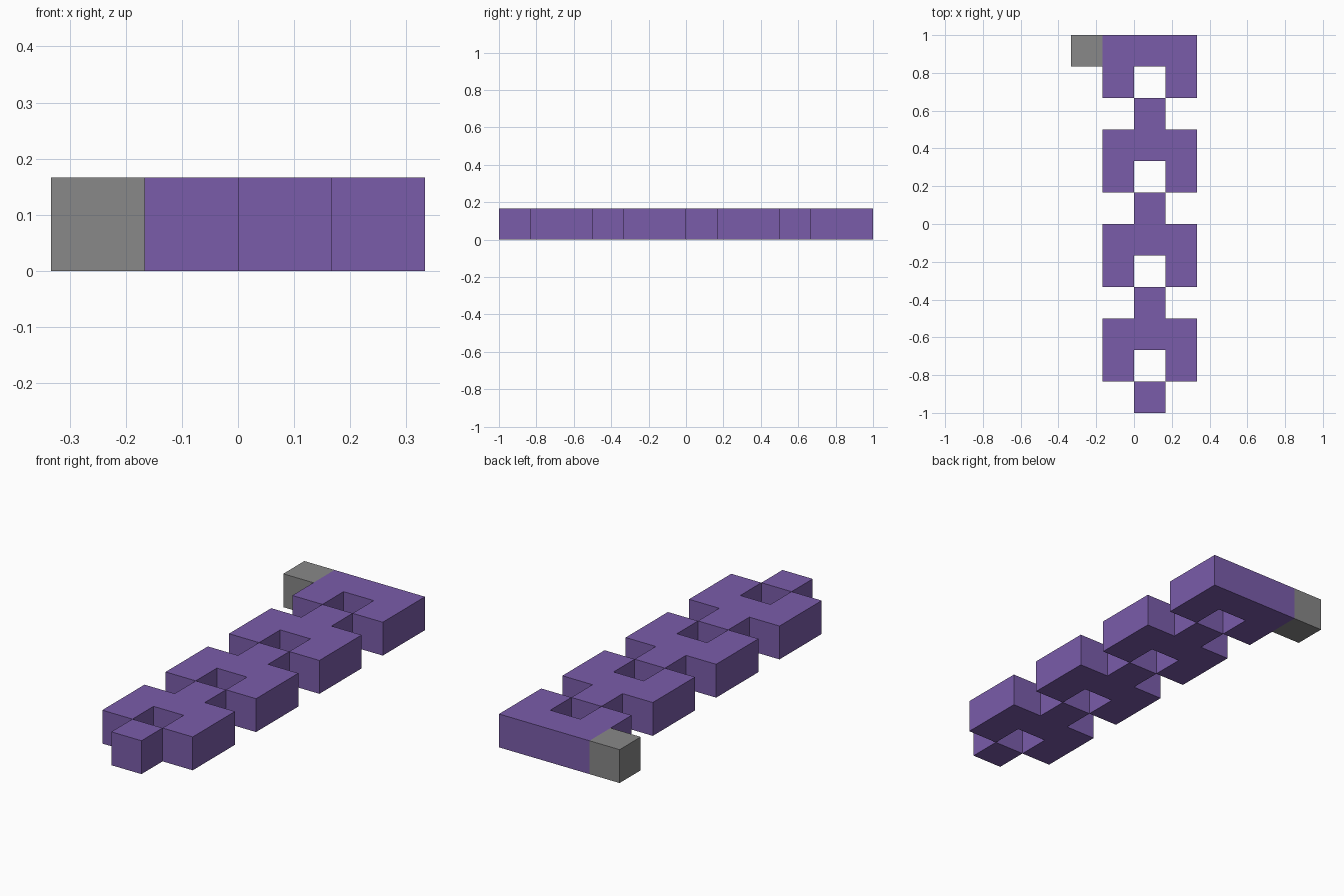
import bpy
import bmesh

cube = bpy.data.objects.get("Cube")
if cube:
    bpy.data.objects.remove(cube, do_unlink=True)

U = 1 / 6  # edge of one block


def make_material(name, rgb):
    mat = bpy.data.materials.new(name)
    mat.use_nodes = True
    colour = (*rgb, 1)
    mat.diffuse_color = colour
    bsdf = mat.node_tree.nodes["Principled BSDF"]
    bsdf.inputs["Base Color"].default_value = colour
    bsdf.inputs["Roughness"].default_value = 0.8
    return mat


def extrude_outline(name, outline, origin, mat):
    """Raise a flat outline, given in blocks, to one block high."""
    bm = bmesh.new()
    base = bm.faces.new([bm.verts.new((x * U, y * U, 0)) for x, y in outline])
    raised = bmesh.ops.extrude_face_region(bm, geom=[base])["geom"]
    top = [v for v in raised if isinstance(v, bmesh.types.BMVert)]
    bmesh.ops.translate(bm, verts=top, vec=(0, 0, U))
    bmesh.ops.recalc_face_normals(bm, faces=bm.faces)
    mesh = bpy.data.meshes.new(name)
    bm.to_mesh(mesh)
    bm.free()
    mesh.materials.append(mat)
    obj = bpy.data.objects.new(name, mesh)
    obj.location = (origin[0] * U, origin[1] * U, 0)
    bpy.context.collection.objects.link(obj)
    return obj


purple = make_material("purple", (0.195, 0.107, 0.402))
grey = make_material("grey", (0.246, 0.246, 0.246))

# Half outlines about the centre line of a link; y = 0 is the back of its bar
inner_half = [(0.5, -1), (0.5, -2), (1.5, -2), (1.5, 0)]
stem_half = [(0.5, 0), (0.5, 1)]


def mirrored(half):
    return half + [(-x, y) for x, y in reversed(half)]


# Three links with a stem, then the plain end link at the back
for i in range(3):
    extrude_outline(f"link_{i + 1}", mirrored(inner_half + stem_half),
                    (0.5, 3 * i - 3), purple)
end_link = extrude_outline("end_link", mirrored(inner_half), (0.5, 6), purple)

# Single blocks: the front tip and the grey side block at the back
square = mirrored([(0.5, 0), (0.5, 1)])
extrude_outline("front_tip", square, (0.5, -6), purple)
extrude_outline("side_block", square, (-1.5, 5), grey)
